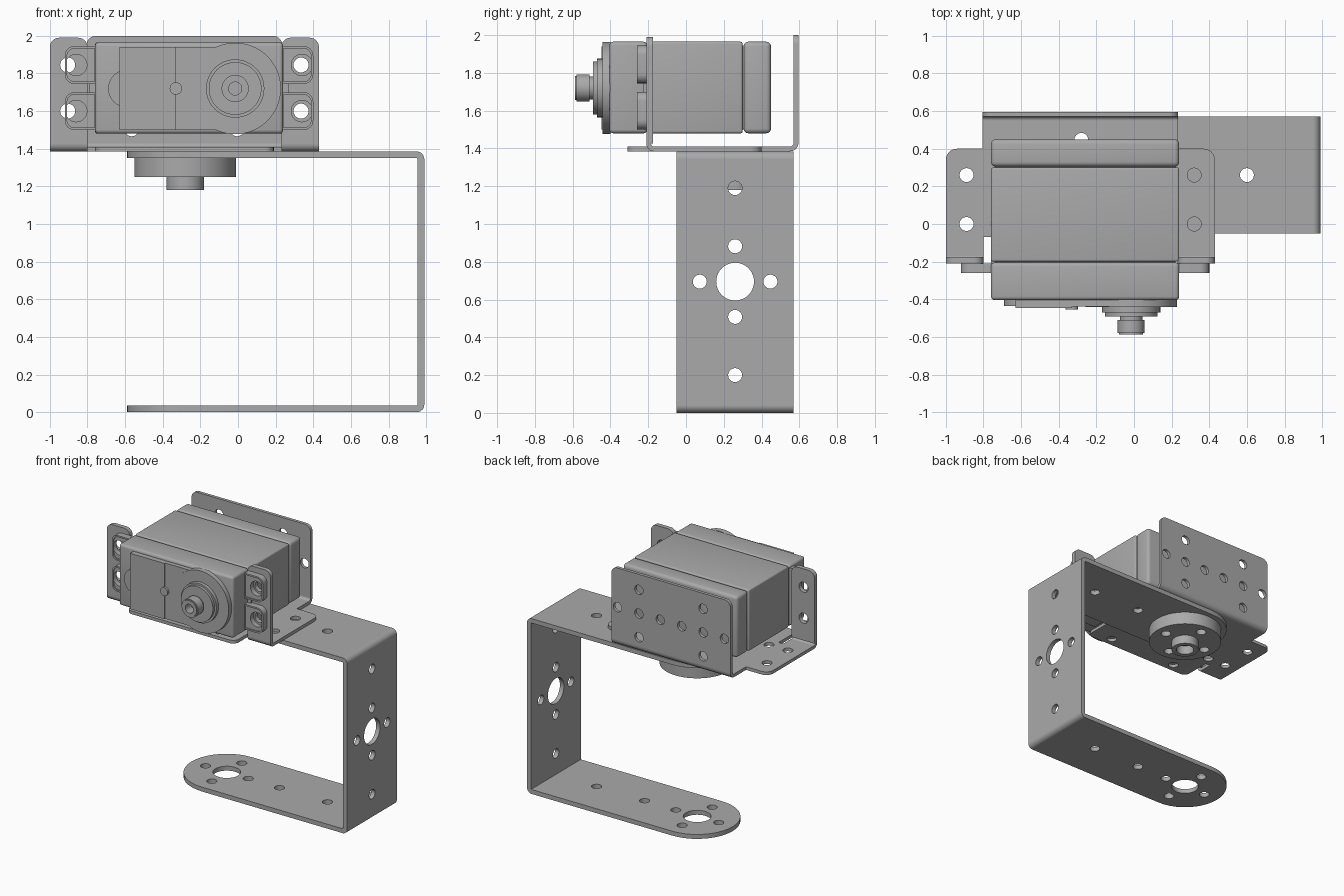
import bpy, bmesh
from math import sin, cos, pi, radians
from mathutils import Matrix, Vector

if "Cube" in bpy.data.objects:
    bpy.data.objects.remove(bpy.data.objects["Cube"])

grey = bpy.data.materials.new("plain_grey")
grey.use_nodes = True
grey.diffuse_color = (0.4, 0.4, 0.4, 1)
grey.node_tree.nodes["Principled BSDF"].inputs["Base Color"].default_value = grey.diffuse_color

# Plane axes (u, v, normal) for sheets facing each direction
PLANES = {"x": ((0, 1, 0), (0, 0, 1), (1, 0, 0)),
          "y": ((1, 0, 0), (0, 0, 1), (0, -1, 0)),
          "z": ((1, 0, 0), (0, 1, 0), (0, 0, 1))}


def finish(name, mesh):
    mesh.materials.clear()
    mesh.materials.append(grey)
    ob = bpy.data.objects.new(name, mesh)
    bpy.context.collection.objects.link(ob)
    bpy.ops.object.select_all(action="DESELECT")
    ob.select_set(True)
    bpy.context.view_layer.objects.active = ob
    bpy.ops.object.shade_smooth_by_angle(angle=radians(35))
    return ob


def circle(u, v, r, n=24):
    return [(u + r * cos(2 * pi * i / n), v + r * sin(2 * pi * i / n)) for i in range(n)]


def ring(u, v, d, r=0.037):
    """Four small holes around a centre."""
    return [circle(u + a * d, v + b * d, r) for a, b in ((1, 0), (0, 1), (-1, 0), (0, -1))]


def fillet(corners, n=10):
    """Polygon from (u, v, radius) corners; rounded corners are right angles."""
    out = []
    for i, (u, v, r) in enumerate(corners):
        p = Vector((u, v))
        if r == 0:
            out.append((u, v))
            continue
        a = (Vector(corners[i - 1][:2]) - p).normalized()
        b = (Vector(corners[(i + 1) % len(corners)][:2]) - p).normalized()
        for k in range(n + 1):
            t = pi / 2 * k / n
            out.append(tuple(p + r * (a * (1 - sin(t)) + b * (1 - cos(t)))))
    return out


def rect(u0, u1, v0, v1, r0=0, r1=0, r2=0, r3=0):
    return fillet([(u0, v0, r0), (u1, v0, r1), (u1, v1, r2), (u0, v1, r3)])


def sheet(name, axis, lo, hi, outline, holes=()):
    """Flat part cut from an outline with holes, between lo and hi on the axis."""
    cu = bpy.data.curves.new(name, "CURVE")
    cu.dimensions, cu.fill_mode, cu.extrude = "2D", "BOTH", (hi - lo) / 2
    for loop in [outline, *holes]:
        sp = cu.splines.new("POLY")
        sp.points.add(len(loop) - 1)
        for pt, (u, v) in zip(sp.points, loop):
            pt.co = (u, v, 0, 1)
        sp.use_cyclic_u = True
    tmp = bpy.data.objects.new(name, cu)
    bpy.context.collection.objects.link(tmp)
    mesh = bpy.data.meshes.new_from_object(tmp.evaluated_get(bpy.context.evaluated_depsgraph_get()))
    bpy.data.objects.remove(tmp)
    mat = Matrix(PLANES[axis]).transposed().to_4x4()
    mat.translation["xyz".index(axis)] = (lo + hi) / 2
    mesh.transform(mat)
    bm = bmesh.new()
    bm.from_mesh(mesh)
    bmesh.ops.remove_doubles(bm, verts=bm.verts, dist=1e-5)
    bmesh.ops.recalc_face_normals(bm, faces=bm.faces)
    bm.to_mesh(mesh)
    bm.free()
    return finish(name, mesh)


def bend(name, axis, lo, hi, u, v, start, r_out, t):
    """Quarter-round fold of a sheet."""
    arc = [radians(start + 9 * i) for i in range(11)]
    sheet(name, axis, lo, hi, [(u + r_out * cos(a), v + r_out * sin(a)) for a in arc]
          + [(u + (r_out - t) * cos(a), v + (r_out - t) * sin(a)) for a in reversed(arc)])


def block(name, lo, hi, bevel):
    bm = bmesh.new()
    bmesh.ops.create_cube(bm, size=1)
    for vert in bm.verts:
        vert.co = [a + (b - a) * (c + 0.5) for a, b, c in zip(lo, hi, vert.co)]
    bmesh.ops.bevel(bm, geom=bm.edges[:], offset=bevel, segments=4, profile=0.5, affect="EDGES")
    mesh = bpy.data.meshes.new(name)
    bm.to_mesh(mesh)
    bm.free()
    finish(name, mesh)


CX, CY = -0.28, 0.26      # rotation axis of the arms
BX, SX = -0.285, -0.26    # middle of the motor bracket, middle of the motor

# Long U-shaped arm bracket
arm_holes = ring(CX, CY, 0.187) + [circle(x, CY, 0.037) for x in (0.18, 0.6)]
arm = rect(-0.59, 0.95, -0.05, 0.57, 0.31, 0, 0, 0.31)
for name, lo in (("lower_arm", 0), ("upper_arm", 1.35)):
    sheet(name, "z", lo, lo + 0.035, arm, arm_holes + [circle(CX, CY, 0.1, 40)])
sheet("arm_web", "x", 0.955, 0.99, rect(-0.05, 0.57, 0.04, 1.345),
      ring(CY, 0.695, 0.187) + [circle(CY, 0.695, 0.1, 40)]
      + [circle(CY, z, 0.037) for z in (0.2, 1.19)])
bend("lower_arm_fold", "y", -0.05, 0.57, 0.95, 0.04, 270, 0.04, 0.035)
bend("upper_arm_fold", "y", -0.05, 0.57, 0.95, 1.345, 0, 0.04, 0.035)

# Round hub under the upper arm
sheet("hub_disc", "z", 1.25, 1.352, circle(CX, CY, 0.27, 64), ring(CX, CY, 0.187))
sheet("hub_boss", "z", 1.18, 1.25, circle(CX, CY, 0.1, 40), [circle(CX, CY, 0.065, 32)])

# Motor bracket: base with tongue, back plate and front ears
half = [(0.475, -0.31, 0.05), (0.475, -0.07, 0), (0.515, -0.07, 0), (0.515, -0.17, 0),
        (0.715, -0.17, 0), (0.715, 0.4, 0.06), (0.52, 0.4, 0), (0.52, 0.55, 0)]
base = [(BX + u, v, r) for u, v, r in half] + [(BX - u, v, r) for u, v, r in reversed(half)]
base_holes = [circle(BX + s * u, v, 0.037) for s in (-1, 1)
              for u, v in ((0.605, 0), (0.605, 0.26), (0.44, 0), (0.3, -0.24))]
sheet("bracket_base", "z", 1.385, 1.41, fillet(base), base_holes + ring(CX, CY, 0.187))
sheet("back_plate", "y", 0.57, 0.595, rect(BX - 0.52, BX + 0.52, 1.43, 2, 0, 0, 0.05, 0.05),
      [circle(BX + u * 0.187, 1.69, 0.037) for u in (-2.5, -1.5, -0.5, 0.5, 1.5, 2.5)]
      + [circle(BX + u * 0.28, 1.69 + w * 0.187, 0.037) for u in (-1, 1) for w in (-1, 1)])
bend("back_fold", "x", BX - 0.52, BX + 0.52, 0.55, 1.43, 270, 0.045, 0.025)
for side, s in (("right", -1), ("left", 1)):
    x0, x1 = sorted((BX + s * 0.515, BX + s * 0.715))
    corners = (0.06, 0) if s < 0 else (0, 0.06)
    sheet(side + "_ear", "y", -0.21, -0.175, rect(x0, x1, 1.425, 1.99, 0, 0, 0.05, 0.05),
          [circle(BX + s * 0.62, z, 0.04) for z in (1.6, 1.845)])
    bend(side + "_ear_fold", "x", x0, x1, -0.17, 1.425, 180, 0.04, 0.025)

    # Motor mounting lugs with a raised rim
    for level, z in (("lower", 1.6), ("upper", 1.845)):
        a, b = sorted((SX + s * 0.49, SX + s * 0.66))
        rad = (0, 0.05, 0.05, 0) if s > 0 else (0.05, 0, 0, 0.05)
        hole = circle(SX + s * 0.6, z, 0.057, 32)
        sheet(f"{side}_{level}_lug", "y", -0.25, -0.21, rect(a, b, z - 0.1, z + 0.1, *rad), [hole])
        inner = rect(a + 0.012, b - 0.012, z - 0.088, z + 0.088, *[r * 0.8 for r in rad])
        sheet(f"{side}_{level}_lug_rim", "y", -0.26, -0.25, rect(a, b, z - 0.1, z + 0.1, *rad), [inner])
    gusset = rect(min(SX + s * 0.49, SX + s * 0.53), max(SX + s * 0.49, SX + s * 0.53), 1.5, 1.945)
    sheet(side + "_lug_web", "y", -0.225, -0.21, gusset)

# Motor case in three sections with fine seams
block("case_front", (-0.76, -0.405, 1.48), (0.24, -0.205, 1.965), 0.02)
block("case_middle", (-0.76, -0.2, 1.48), (0.24, 0.3, 1.965), 0.012)
block("case_back", (-0.76, 0.305, 1.48), (0.24, 0.45, 1.965), 0.025)
block("case_core", (-0.74, -0.3, 1.5), (0.22, 0.4, 1.945), 0.01)

# Raised gear cover on the front
sheet("cover_plate", "y", -0.438, -0.4, rect(-0.63, 0, 1.5, 1.94))
sheet("cover_bump", "y", -0.436, -0.4, circle(-0.59, 1.72, 0.1, 40))
sheet("cover_round", "y", -0.442, -0.4, circle(-0.015, 1.72, 0.243, 72))
sheet("cover_panel", "y", -0.447, -0.43, rect(-0.63, -0.33, 1.5, 1.94))
sheet("cover_tab", "y", -0.455, -0.43, circle(-0.33, 1.72, 0.033))

# Stepped output shaft
for name, lo, hi, r, bore in (("shaft_flange", -0.47, -0.43, 0.155, 0), ("shaft_collar", -0.492, -0.46, 0.14, 0),
                              ("shaft_seat", -0.515, -0.48, 0.06, 0), ("shaft_tip", -0.58, -0.51, 0.072, 0.035),
                              ("shaft_chamfer", -0.587, -0.58, 0.064, 0.035)):
    sheet(name, "y", lo, hi, circle(-0.015, 1.72, r, 48), [circle(-0.015, 1.72, bore)] if bore else [])
